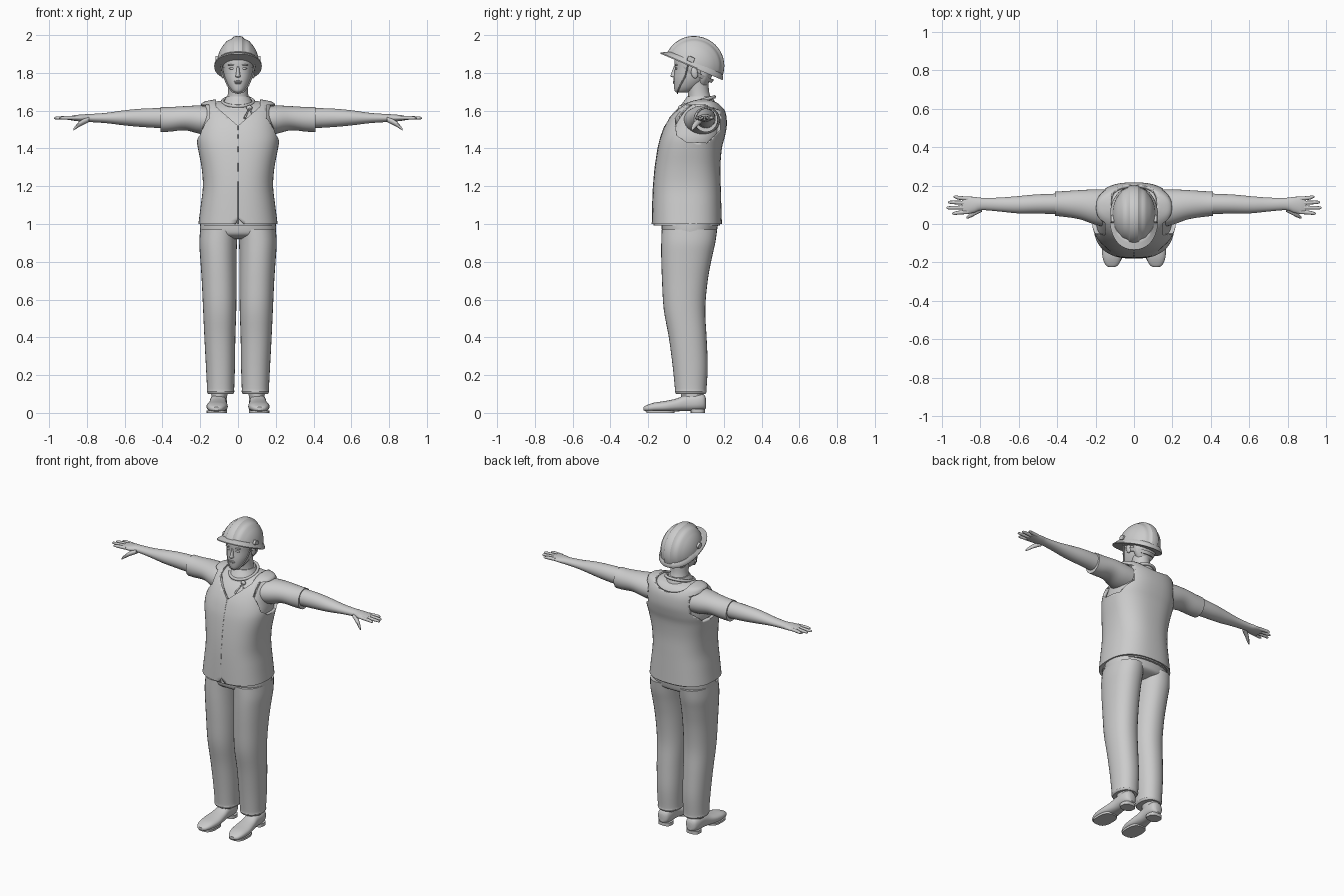
import bpy
import bmesh
from math import sin, cos, pi, radians
from mathutils import Matrix, Vector

cube = bpy.data.objects.get("Cube")
if cube:
    bpy.data.objects.remove(cube, do_unlink=True)

grey = bpy.data.materials.new("plain_grey")
grey.use_nodes = True
grey.diffuse_color = (0.6, 0.6, 0.6, 1)
grey.node_tree.nodes["Principled BSDF"].inputs["Base Color"].default_value = grey.diffuse_color


def finish(name, bm, mirror=False, angle=40):
    """Turn a bmesh into a smooth shaded object, optionally mirrored over x."""
    bmesh.ops.recalc_face_normals(bm, faces=bm.faces)
    mesh = bpy.data.meshes.new(name)
    bm.to_mesh(mesh)
    bm.free()
    mesh.materials.append(grey)
    obj = bpy.data.objects.new(name, mesh)
    bpy.context.collection.objects.link(obj)
    bpy.ops.object.select_all(action='DESELECT')
    bpy.context.view_layer.objects.active = obj
    obj.select_set(True)
    if mirror:
        mod = obj.modifiers.new("Mirror", 'MIRROR')
        mod.use_mirror_merge = False
        bpy.ops.object.modifier_apply(modifier=mod.name)
    bpy.ops.object.shade_smooth_by_angle(angle=radians(angle))
    return obj


def resample(rings, steps):
    """Catmull-Rom interpolation between cross-sections."""
    vecs = [Vector(r) for r in rings]
    out = []
    for i in range(len(vecs) - 1):
        a, b, c, d = vecs[max(i - 1, 0)], vecs[i], vecs[i + 1], vecs[min(i + 2, len(vecs) - 1)]
        for k in range(steps):
            t = k / steps
            out.append(b + (c - a) * t / 2 + (a - b * 5 / 2 + c * 2 - d / 2) * t ** 2
                       + ((b - c) * 3 + d - a) / 2 * t ** 3)
    return out + [vecs[-1]]


def loft(name, axis, rings, power=2.0, sides=32, steps=4, mirror=False, tilt=None, angle=40):
    """Skin superellipse rings (position, centre a, centre b, radius a, radius b)."""
    bm = bmesh.new()
    loops = []
    for t, a, b, ra, rb in resample(rings, steps):
        loop = []
        for i in range(sides):
            c, s = cos(2 * pi * i / sides), sin(2 * pi * i / sides)
            u = a + ra * abs(c) ** (2 / power) * (1 if c > 0 else -1)
            v = b + rb * abs(s) ** (2 / power) * (1 if s > 0 else -1)
            co = {'x': (t, u, v), 'y': (u, t, v), 'z': (u, v, t)}[axis]
            loop.append(bm.verts.new(co))
        loops.append(loop)
    for lo, hi in zip(loops, loops[1:]):
        for i in range(sides):
            j = (i + 1) % sides
            bm.faces.new((lo[i], lo[j], hi[j], hi[i]))
    bm.faces.new(loops[0])
    bm.faces.new(loops[-1])
    if tilt:
        bm.transform(tilt)
    return finish(name, bm, mirror, angle)


def spans(rows):
    """Rows of (z, half width, front y, back y) to centred rings."""
    return [(z, 0, (f + k) / 2, w, (k - f) / 2) for z, w, f, k in rows]


def prism(name, outline, axis, start, end, mirror=False):
    """Extrude an outline along x or y."""
    bm = bmesh.new()
    place = (lambda p, t: (t, *p)) if axis == 'x' else (lambda p, t: (p[0], t, p[1]))
    base = bm.faces.new([bm.verts.new(place(p, start)) for p in outline])
    extruded = bmesh.ops.extrude_face_region(bm, geom=[base])["geom"]
    shift = Vector(place((0, 0), end - start))
    bmesh.ops.translate(bm, vec=shift, verts=[e for e in extruded if isinstance(e, bmesh.types.BMVert)])
    return finish(name, bm, mirror)


def cut(obj, cutter, keep=False):
    mod = obj.modifiers.new("Cut", 'BOOLEAN')
    mod.operation, mod.solver, mod.object = 'DIFFERENCE', 'EXACT', cutter
    bpy.context.view_layer.objects.active = obj
    bpy.ops.object.modifier_apply(modifier=mod.name)
    if not keep:
        bpy.data.objects.remove(cutter, do_unlink=True)


def ball(name, centre, size, mirror=False, turn=0):
    bm = bmesh.new()
    bmesh.ops.create_uvsphere(bm, u_segments=20, v_segments=12, radius=1)
    bm.transform(Matrix.Translation(centre) @ Matrix.Rotation(turn, 4, 'X') @ Matrix.Diagonal((*size, 1)))
    return finish(name, bm, mirror)


def cord(name, points, radius, closed=False):
    curve = bpy.data.curves.new(name, 'CURVE')
    curve.dimensions, curve.bevel_depth, curve.bevel_resolution = '3D', radius, 2
    curve.use_fill_caps = True
    line = curve.splines.new('POLY')
    line.points.add(len(points) - 1)
    for p, co in zip(line.points, points):
        p.co = (*co, 1)
    line.use_cyclic_u = closed
    curve.materials.append(grey)
    obj = bpy.data.objects.new(name, curve)
    bpy.context.collection.objects.link(obj)


# Shirt body and the vest shell around it
body = [(1.0, .21, -.18, .19), (1.1, .197, -.178, .187), (1.2, .186, -.174, .184), (1.3, .193, -.165, .182),
        (1.4, .212, -.15, .19), (1.46, .22, -.135, .205), (1.52, .213, -.112, .216), (1.58, .206, -.075, .212),
        (1.62, .2, -.035, .195), (1.645, .185, .005, .17), (1.658, .13, .04, .135)]
shirt = loft("shirt_body", 'z', spans([(z - .008, w - .022, f + .009, b - .009) for z, w, f, b in body]), 2.5, 48)
vest = loft("vest", 'z', spans(body), 2.5, 48)
cut(vest, shirt, keep=True)
cut(vest, prism("armhole_cutter", [(-.06, 1.6), (-.05, 1.47), (0, 1.435), (.11, 1.43), (.185, 1.5), (.18, 1.6),
                                   (.1, 1.63), (0, 1.63)], 'x', .15, .4, mirror=True))
cut(vest, prism("front_neck_cutter", [(-.12, 1.7), (-.115, 1.62), (0, 1.52), (.115, 1.62), (.12, 1.7)], 'y', -.4, .09))
scoop = [(.12 * cos(pi * i / 12), 1.66 - .055 * sin(pi * i / 12)) for i in range(13)]
cut(vest, prism("back_neck_cutter", scoop + [(-.12, 1.7), (.12, 1.7)], 'y', .08, .4))
cut(vest, prism("hem_cutter", [(-.015, .99), (0, 1.03), (.04, .99)], 'y', -.4, 0))
cord("vest_seam", [(0, f, z) for z, w, f, b in body[:6]] + [(0, -.114, 1.518)], .0015)

# Sleeves, arms and hands
loft("sleeves", 'x', [(.12, .08, 1.545, .1, .075), (.2, .088, 1.552, .092, .075), (.28, .1, 1.56, .076, .064),
                      (.36, .104, 1.554, .067, .065), (.41, .105, 1.553, .063, .066)], mirror=True)
loft("arms", 'x', [(.36, .105, 1.56, .054, .055), (.5, .104, 1.562, .05, .049), (.6, .1, 1.562, .045, .04),
                   (.7, .101, 1.561, .036, .027), (.79, .104, 1.561, .032, .021), (.83, .1, 1.561, .041, .019),
                   (.87, .097, 1.561, .045, .014), (.895, .097, 1.56, .042, .009)], mirror=True)
for label, y, tip, slant in (("index", .063, .945, -.008), ("middle", .086, .974, -.002),
                             ("ring", .109, .966, .004), ("little", .131, .938, .01)):
    loft(label + "_fingers", 'x', [(.86, y, 1.562, .011, .01), (.91, y + slant / 2, 1.562, .01, .01),
                                   (tip - .01, y + slant, 1.561, .008, .007), (tip, y + slant, 1.56, .003, .003)],
         sides=12, mirror=True)
loft("thumbs", 'x', [(.79, .08, 1.553, .016, .014), (.83, .058, 1.535, .015, .015), (.855, .042, 1.516, .011, .011),
                     (.87, .033, 1.502, .005, .006)], sides=12, mirror=True)

# Trousers
loft("trouser_seat", 'z', spans([(.92, .12, -.07, .09), (.94, .19, -.115, .15), (.97, .202, -.128, .165),
                                 (1.03, .2, -.13, .172)]), 2.3)
loft("trouser_legs", 'z', [(.1, .092, .025, .066, .078), (.112, .092, .025, .073, .084), (.13, .092, .025, .072, .084),
                           (.25, .093, .022, .077, .093), (.4, .096, .009, .082, .1), (.55, .097, -.008, .088, .11),
                           (.7, .1, -.006, .092, .121), (.82, .104, .003, .096, .134), (.9, .105, .012, .1, .143),
                           (.97, .1, .018, .1, .147)], 2.2, mirror=True)

# Ankles and shoes
loft("ankles", 'z', [(.04, .105, .035, .04, .062), (.08, .1, .035, .041, .06), (.15, .095, .03, .05, .06)], mirror=True)
loft("shoes", 'y', [(-.224, .115, .022, .016, .009), (-.21, .115, .024, .035, .016), (-.17, .113, .03, .051, .024),
                    (-.11, .11, .034, .056, .029), (-.05, .107, .042, .049, .034), (0, .105, .053, .044, .043),
                    (.06, .103, .057, .045, .045), (.094, .102, .057, .036, .04), (.106, .102, .05, .018, .025)],
     2.4, mirror=True)
for label, start, end, width, centre, thick in (("heels", .025, .1, .044, .102, .014), ("soles", -.21, -.06, .054, .112, .009)):
    mid, half = (start + end) / 2, (end - start) / 2
    loft(label, 'z', [(0, centre, mid, width, half), (thick * 1.5, centre, mid, width, half)], 2.8, steps=1, mirror=True)

# Neck, collar and knotted scarf
loft("neck", 'z', spans([(1.6, .085, -.01, .15), (1.65, .062, .01, .138), (1.7, .053, .01, .122), (1.77, .055, 0, .12)]))
loft("collar", 'z', spans([(1.61, .1, -.035, .158), (1.635, .083, -.022, .155), (1.66, .069, -.004, .147),
                           (1.675, .062, .006, .14)]))
cord("scarf_roll", [(.082 * sin(pi * i / 16), .062 - .088 * cos(pi * i / 16), 1.648 - .025 * cos(pi * i / 16))
                    for i in range(32)], .009, closed=True)
ball("scarf_knot", (.06, -.03, 1.615), (.016, .012, .014))
cord("scarf_tails", [(.035, -.085, 1.56), (.06, -.036, 1.612), (.085, -.062, 1.568)], .006)

# Head and face
loft("head", 'z', spans([(1.695, .018, -.05, .0), (1.705, .034, -.06, .035), (1.73, .053, -.064, .075),
                         (1.77, .07, -.065, .115), (1.82, .079, -.06, .137), (1.87, .082, -.06, .145),
                         (1.92, .07, -.04, .13), (1.95, .035, 0, .09)]), 2.15)
loft("nose", 'z', spans([(1.775, .006, -.068, -.04), (1.782, .014, -.081, -.04), (1.795, .011, -.079, -.04),
                         (1.835, .006, -.064, -.04)]), sides=16)
ball("upper_lip", (0, -.064, 1.754), (.022, .006, .005))
ball("lower_lip", (0, -.062, 1.746), (.019, .007, .005))
ball("eyes", (.032, -.051, 1.823), (.015, .007, .006), mirror=True)
ball("eyebrows", (.033, -.051, 1.842), (.021, .008, .004), mirror=True)
ball("ears", (.08, .045, 1.8), (.01, .018, .03), mirror=True, turn=.2)
loft("hair", 'z', spans([(1.735, .045, .06, .115), (1.77, .07, .055, .132), (1.83, .085, .05, .15), (1.89, .09, .04, .15)]))

# Hard hat: ridged dome, flared brim and straps
tilt = Matrix.Translation((0, .045, 1.84)) @ Matrix.Rotation(radians(-23), 4, 'X')
bm = bmesh.new()
bmesh.ops.create_uvsphere(bm, u_segments=48, v_segments=32, radius=1)
bm.transform(Matrix.Rotation(pi / 2, 4, 'Y'))
bmesh.ops.bisect_plane(bm, geom=bm.verts[:] + bm.edges[:] + bm.faces[:], plane_co=(0, 0, 0),
                       plane_no=(0, 0, -1), clear_outer=True)
for v in bm.verts:
    raised = 1.05 if abs(v.co.x) < .27 else 1.02 if .45 < abs(v.co.x) < .6 else 1
    v.co = (v.co.x * .113, v.co.y * .151 * raised, v.co.z * .147 * raised)
bm.transform(tilt)
finish("hat_dome", bm, angle=30)
loft("hat_brim", 'z', [(-.014, 0, -.012, .125, .178), (-.008, 0, -.012, .126, .179), (.008, 0, -.002, .115, .162),
                       (.016, 0, 0, .11, .15)], 2.2, 48, steps=1, tilt=tilt)
loft("hat_side_clips", 'x', [(.1, -.03, .022, .02, .015), (.12, -.03, .022, .018, .013)], 5, 16, 1, True, tilt)
loft("head_band", 'z', [(-.05, 0, .02, .079, .1), (-.03, 0, .015, .088, .11)], steps=1, tilt=tilt)
for side, label in ((1, "left"), (-1, "right")):
    cord(label + "_chin_strap", [(side * .09, .01, 1.84), (side * .074, -.005, 1.78), (side * .056, -.03, 1.735),
                                 (side * .03, -.045, 1.7), (0, -.045, 1.692)], .004)
